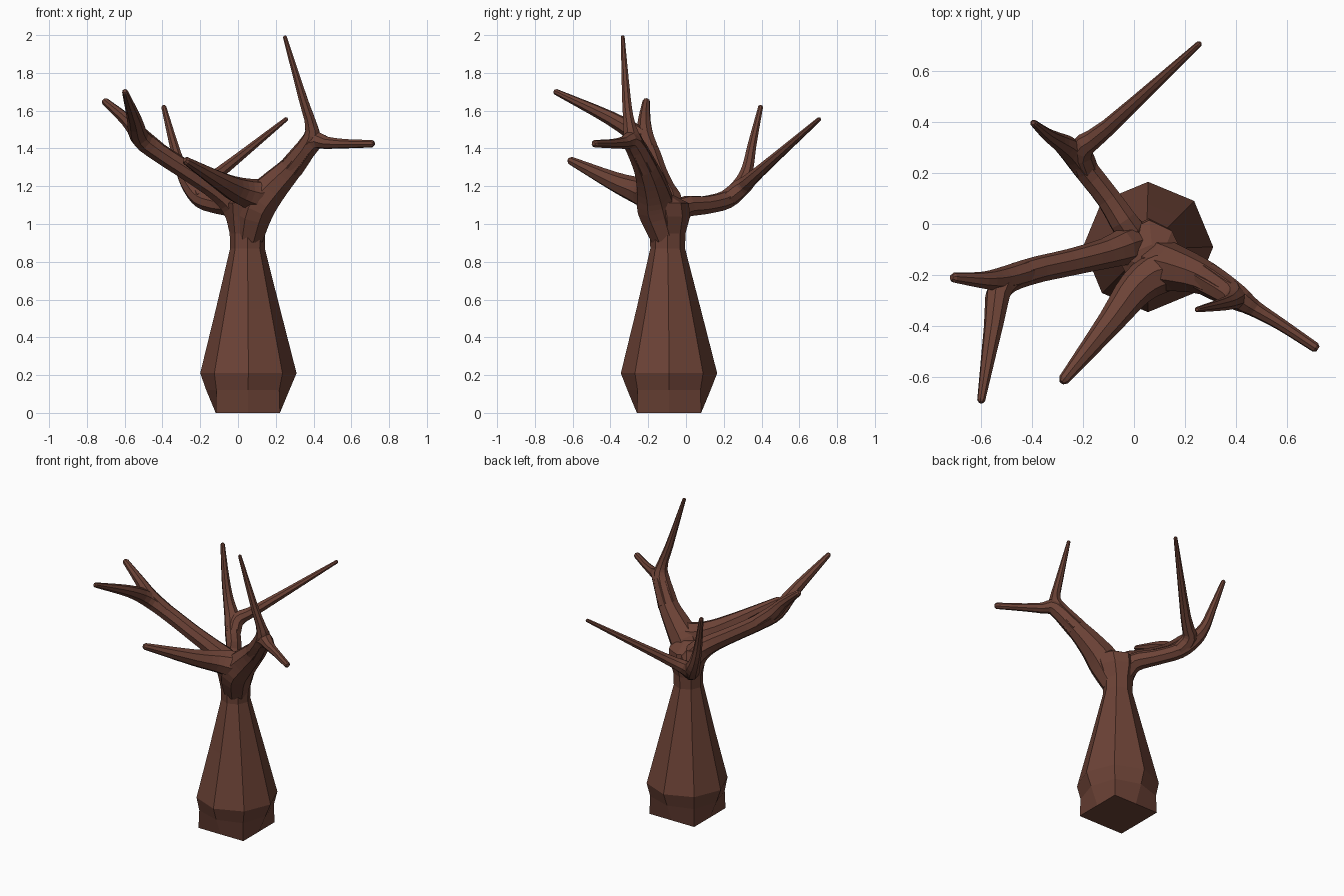
import bpy, bmesh
from math import sin, cos, pi
from mathutils import Vector

cube = bpy.data.objects.get("Cube")
if cube:
    bpy.data.objects.remove(cube, do_unlink=True)

BARK = (0.15, 0.055, 0.037, 1)
bark = bpy.data.materials.new("brown_bark")
bark.use_nodes = True
bark.diffuse_color = BARK
shader = next(n for n in bark.node_tree.nodes if n.type == "BSDF_PRINCIPLED")
shader.inputs["Base Color"].default_value = BARK
shader.inputs["Roughness"].default_value = 0.9

SIDES = 8


def loft(name, rings):
    """Skin a list of point rings and close both ends."""
    bm = bmesh.new()
    loops = [[bm.verts.new(p) for p in ring] for ring in rings]
    for low, high in zip(loops, loops[1:]):
        for i in range(SIDES):
            j = (i + 1) % SIDES
            bm.faces.new((low[i], low[j], high[j], high[i]))
    bm.faces.new(loops[0][::-1])
    bm.faces.new(loops[-1])
    bmesh.ops.recalc_face_normals(bm, faces=bm.faces)
    mesh = bpy.data.meshes.new(name)
    bm.to_mesh(mesh)
    bm.free()
    mesh.materials.append(bark)
    obj = bpy.data.objects.new(name, mesh)
    bpy.context.collection.objects.link(obj)


def spline(points, steps=3):
    """Smooth a path of (x, y, z, radius) points."""
    pts = [Vector(p) for p in points]
    ext = [2 * pts[0] - pts[1]] + pts + [2 * pts[-1] - pts[-2]]
    out = []
    for a, b, c, d in zip(ext, ext[1:], ext[2:], ext[3:]):
        for k in range(steps):
            t = k / steps
            out.append(b + (c - a) * t / 2 + (a - 2.5 * b + 2 * c - d / 2) * t**2
                       + (1.5 * (b - c) + (d - a) / 2) * t**3)
    return out + [pts[-1]]


def branch(name, points):
    """Tapered tube with a blunt rounded tip."""
    path = spline(points)
    end, before = path[-1], path[-2]
    step = (end.xyz - before.xyz).normalized() * end.w * 0.6
    path.append(Vector((*(end.xyz + step), end.w * 0.55)))
    rings, side = [], Vector((1, 0.3, 0))
    for i, p in enumerate(path):
        ahead, behind = path[min(i + 1, len(path) - 1)], path[max(i - 1, 0)]
        axis = (ahead.xyz - behind.xyz).normalized()
        side = (side - axis * side.dot(axis)).normalized()
        up = axis.cross(side)
        rings.append([p.xyz + p.w * (side * cos(a) + up * sin(a))
                      for a in (2 * pi * k / SIDES for k in range(SIDES))])
    loft(name, rings)


# Trunk: square foot, octagonal bulge, narrow neck and flared crown
# (height, centre x, centre y, radius on the axes, radius on the diagonals)
trunk = [
    (0.00, 0.052, -0.09, 0.170, 0.240),
    (0.12, 0.052, -0.09, 0.220, 0.235),
    (0.21, 0.055, -0.09, 0.255, 0.255),
    (0.55, 0.053, -0.092, 0.170, 0.170),
    (0.87, 0.050, -0.097, 0.092, 0.092),
    (0.95, 0.050, -0.097, 0.094, 0.094),
    (1.04, 0.057, -0.100, 0.122, 0.115),
    (1.11, 0.060, -0.115, 0.130, 0.125),
    (1.16, 0.070, -0.150, 0.070, 0.070),
]
loft("trunk", [
    [Vector((cx + r * cos(k * pi / 4), cy + r * sin(k * pi / 4), z))
     for k, r in enumerate((ra, rd) * 4)]
    for z, cx, cy, ra, rd in trunk])

# Left limb, forking into a side prong and a tall upright prong
left_fork = (0.40, -0.285, 1.435, 0.052)
left_limb = [(0.06, -0.11, 0.93, 0.08), (0.10, -0.16, 1.09, 0.105),
             (0.18, -0.18, 1.19, 0.088), (0.285, -0.215, 1.30, 0.066)]
branch("left_limb", left_limb + [left_fork, (0.47, -0.33, 1.43, 0.034),
                                 (0.57, -0.39, 1.425, 0.025), (0.71, -0.483, 1.425, 0.02)])
branch("left_upright_prong", [left_limb[-1], (0.385, -0.28, 1.44, 0.052),
                              (0.385, -0.30, 1.53, 0.033), (0.345, -0.315, 1.66, 0.025),
                              (0.248, -0.335, 1.99, 0.011)])

# Front limb, one long arm arching out of the left limb
branch("front_limb", [(0.22, -0.19, 1.20, 0.06), (0.11, -0.185, 1.155, 0.085),
                      (0.01, -0.25, 1.175, 0.073), (-0.09, -0.38, 1.225, 0.052),
                      (-0.275, -0.61, 1.335, 0.022)])

# Right limb, forking into a short side prong and a long forward prong
right_limb = [(0.03, -0.09, 0.97, 0.07), (-0.02, -0.085, 1.10, 0.075),
              (-0.11, -0.115, 1.18, 0.06), (-0.25, -0.15, 1.27, 0.053),
              (-0.42, -0.19, 1.38, 0.052)]
branch("right_limb", right_limb + [(-0.52, -0.245, 1.46, 0.052),
                                   (-0.55, -0.40, 1.56, 0.038), (-0.598, -0.69, 1.7, 0.016)])
branch("right_side_prong", [right_limb[-1], (-0.51, -0.215, 1.46, 0.048),
                            (-0.59, -0.22, 1.55, 0.034), (-0.705, -0.21, 1.65, 0.02)])

# Back limb, forking into an upright prong and a long straight prong
back_limb = [(0.04, -0.07, 0.98, 0.06), (-0.02, -0.02, 1.085, 0.06),
             (-0.10, 0.10, 1.10, 0.05), (-0.19, 0.215, 1.13, 0.05)]
branch("back_limb", back_limb + [(-0.25, 0.29, 1.20, 0.048), (-0.30, 0.325, 1.29, 0.034),
                                 (-0.34, 0.35, 1.42, 0.025), (-0.393, 0.395, 1.62, 0.014)])
branch("back_long_prong", [back_limb[-1], (-0.205, 0.295, 1.195, 0.048),
                           (-0.10, 0.38, 1.27, 0.033), (0.255, 0.705, 1.555, 0.012)])
